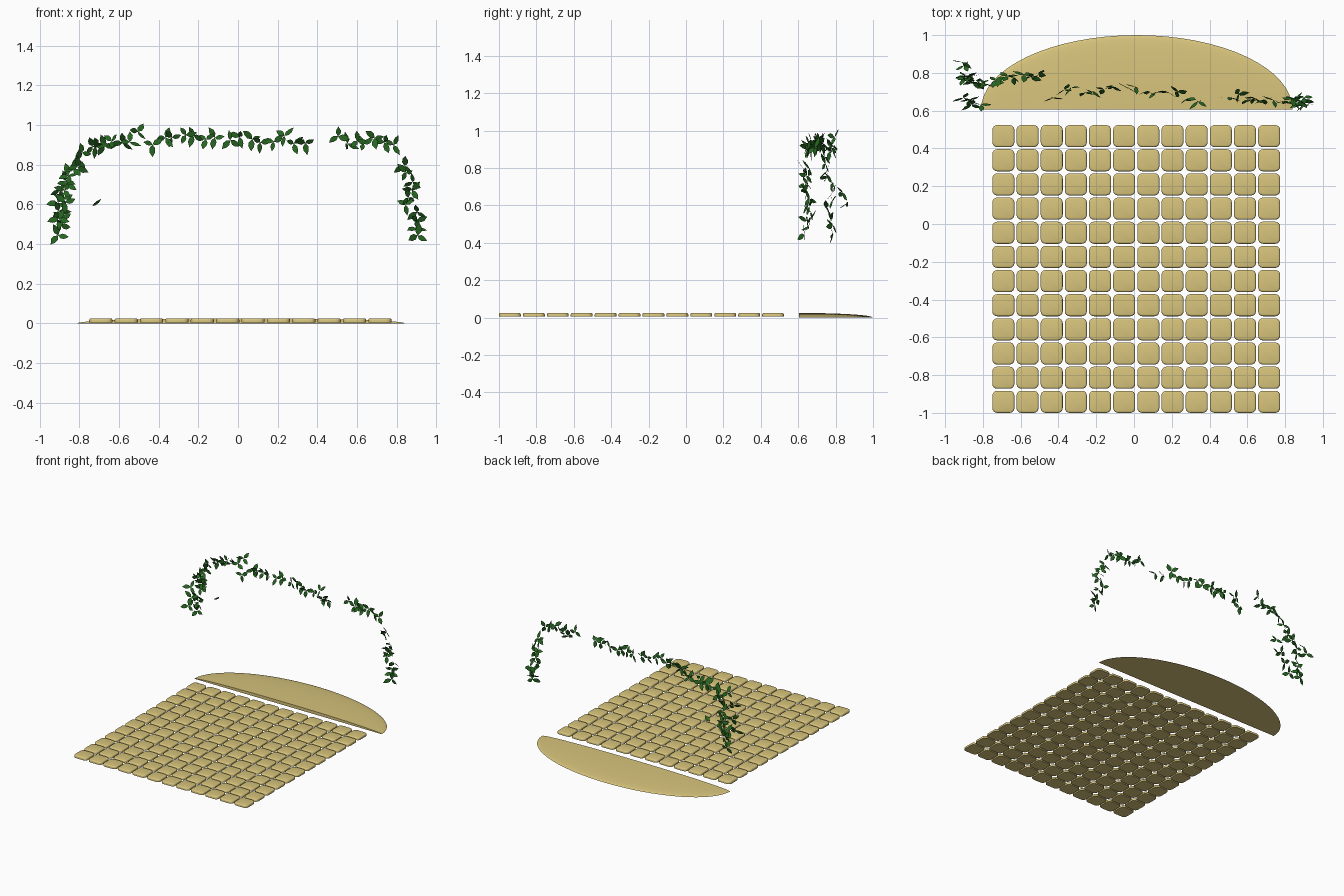
import bpy, bmesh, math, random
from mathutils import Vector, Matrix, Euler

if "Cube" in bpy.data.objects:
    bpy.data.objects.remove(bpy.data.objects["Cube"])

random.seed(7)


def material(name, rgb):
    m = bpy.data.materials.new(name)
    m.diffuse_color = (*rgb, 1)
    m.use_nodes = True
    m.node_tree.nodes["Principled BSDF"].inputs["Base Color"].default_value = m.diffuse_color
    return m


sand = material("sandstone", (0.68, 0.55, 0.2))
green = material("leaf_green", (0.02, 0.13, 0.015))


def make_object(name, bm, mat, smooth=None):
    bmesh.ops.recalc_face_normals(bm, faces=bm.faces)
    return link(name, bm, mat, smooth)


def link(name, bm, mat, smooth=None):
    me = bpy.data.meshes.new(name)
    bm.to_mesh(me)
    bm.free()
    me.materials.append(mat)
    ob = bpy.data.objects.new(name, me)
    bpy.context.collection.objects.link(ob)
    if smooth:
        bpy.ops.object.select_all(action='DESELECT')
        ob.select_set(True)
        bpy.context.view_layer.objects.active = ob
        bpy.ops.object.shade_smooth_by_angle(angle=math.radians(smooth))
    return ob


# Paving: one cushioned tile repeated 12 x 12
PITCH, SIZE, H = 0.1279, 0.117, 0.02
bm = bmesh.new()
bmesh.ops.create_cube(bm, size=1, matrix=Matrix.Diagonal((SIZE, SIZE, H, 1)))
upright = [e for e in bm.edges if abs(e.verts[0].co.z - e.verts[1].co.z) > H / 2]
bmesh.ops.bevel(bm, geom=upright, offset=0.026, segments=4, profile=0.5, affect='EDGES')
rim = [e for e in bm.edges if all(v.co.z > 0 for v in e.verts)]
bmesh.ops.bevel(bm, geom=rim, offset=0.009, segments=3, profile=0.5, affect='EDGES')
tiles = make_object("paving_tiles", bm, sand, 40)
tiles.location = (-0.75 + SIZE / 2, -1 + SIZE / 2, 0.005 + H / 2)
for axis in range(2):
    arr = tiles.modifiers.new("grid", 'ARRAY')
    arr.count = 12
    arr.use_relative_offset = False
    arr.use_constant_offset = True
    arr.constant_offset_displace = [PITCH if i == axis else 0 for i in range(3)]

# Half-ellipse step: quarter of a flattened sphere, capped
bm = bmesh.new()
bmesh.ops.create_uvsphere(bm, u_segments=64, v_segments=24, radius=1)
for normal in ((0, -1, 0), (0, 0, -1)):
    geom = bm.verts[:] + bm.edges[:] + bm.faces[:]
    cut = bmesh.ops.bisect_plane(bm, geom=geom, plane_co=(0, 0, 0), plane_no=normal,
                                 clear_outer=True, dist=1e-5)
    edges = [e for e in bm.edges if e.is_boundary]
    bmesh.ops.holes_fill(bm, edges=edges, sides=0)
bmesh.ops.scale(bm, vec=(0.825, 0.395, 0.025), verts=bm.verts)
bmesh.ops.translate(bm, vec=(0.015, 0.605, 0), verts=bm.verts)
make_object("half_round_step", bm, sand, 40)


# Ivy: sprigs of three folded leaves strung along paths
def add_leaf(bm, mat, length):
    w = length * 0.27
    spine = [(0, 0), (0.35, -0.1), (0.7, -0.1), (1, 0.06)]
    mid = [bm.verts.new(mat @ Vector((x * length, z * length, 0)).xzy) for x, z in spine]
    for s in (1, -1):
        side = [bm.verts.new(mat @ Vector((x * length, 0, s * k * w)))
                for x, k in ((0.3, 0.85), (0.62, 0.85))]
        for loop in ((mid[0], mid[1], side[0]), (mid[1], mid[2], side[1], side[0]),
                     (mid[2], mid[3], side[1])):
            bm.faces.new(loop if s < 0 else loop[::-1])


def add_sprig(bm, pos, leaves=3):
    turn = random.uniform(0, math.tau)
    tilt = Euler((random.uniform(-.55, .55), 0, random.uniform(-.6, .6))).to_matrix().to_4x4()
    for k in range(leaves):
        spin = Matrix.Rotation(turn + k * math.tau / 3 + random.uniform(-.3, .3), 4, 'Y')
        lift = Matrix.Rotation(random.uniform(-.5, .2), 4, 'Z')
        roll = Matrix.Rotation(random.uniform(-.4, .4), 4, 'X')
        add_leaf(bm, Matrix.Translation(pos) @ tilt @ spin @ lift @ roll,
                 random.uniform(0.048, 0.066))


def vine(name, path, count, jitter=(0.012, 0.014, 0.022)):
    pts = [Vector(p) for p in path]
    lens = [(b - a).length for a, b in zip(pts, pts[1:])]
    bm = bmesh.new()
    for i in range(count):
        d = sum(lens) * i / max(count - 1, 1)
        for a, b, n in zip(pts, pts[1:], lens):
            if d <= n + 1e-6:
                break
            d -= n
        p = a.lerp(b, min(d / n, 1))
        add_sprig(bm, p + Vector([random.uniform(-j, j) for j in jitter]))
    link(name, bm, green)


side_jitter = (0.018, 0.018, 0.01)
vine("ivy_left_drop", [(-.90, .80, .44), (-.89, .76, .60), (-.87, .78, .70), (-.82, .75, .80),
                       (-.74, .75, .90)], 12, side_jitter)
vine("ivy_left_front_drop", [(-.89, .68, .52), (-.88, .66, .66), (-.82, .63, .79)], 4, side_jitter)
vine("ivy_left_offshoot", [(-.91, .84, .60), (-.89, .82, .67)], 2, side_jitter)
vine("ivy_top_left", [(-.72, .77, .91), (-.60, .79, .92), (-.50, .78, .945)], 6)
vine("ivy_top_middle", [(-.42, .68, .91), (-.36, .72, .93), (-.25, .70, .94), (-.12, .73, .94),
                        (0, .715, .92), (.18, .705, .925), (.33, .65, .92)], 15)
vine("ivy_top_right", [(.50, .68, .93), (.62, .67, .91), (.79, .66, .92)], 7)
vine("ivy_right_drop", [(.83, .65, .79), (.875, .655, .70), (.86, .66, .60), (.90, .65, .54),
                        (.905, .65, .44)], 10, side_jitter)

# Stray leaf
bm = bmesh.new()
add_leaf(bm, Matrix.Translation((-.735, .75, .59)) @ Matrix.Rotation(-.65, 4, 'Y')
         @ Matrix.Rotation(1.1, 4, 'X'), 0.06)
link("stray_leaf", bm, green)
